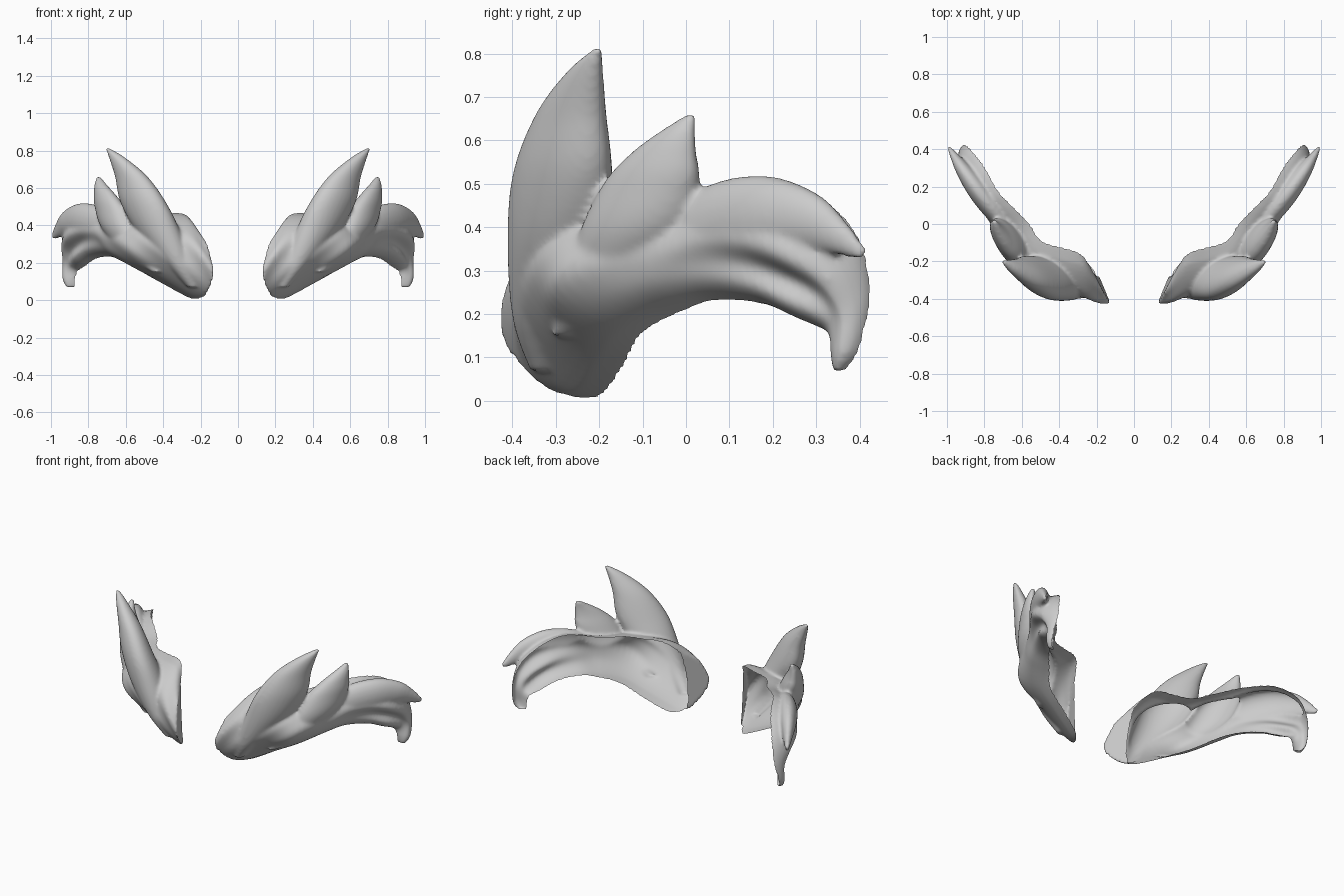
import bpy, bmesh, math
from mathutils import Vector
from mathutils.bvhtree import BVHTree

if "Cube" in bpy.data.objects:
    bpy.data.objects.remove(bpy.data.objects["Cube"])

parts = []


def spline(rows, steps):
    """Catmull-Rom interpolation through rows of numbers."""
    out, n = [], len(rows)
    for i in range(n - 1):
        a, b, c, d = (rows[max(0, min(n - 1, i + k))] for k in (-1, 0, 1, 2))
        for s in range(steps):
            t = s / steps
            out.append([0.5 * (2 * q + (r - p) * t + (2 * p - 5 * q + 4 * r - w) * t * t
                               + (3 * q - p - 3 * r + w) * t ** 3)
                        for p, q, r, w in zip(a, b, c, d)])
    return out + [list(rows[-1])]


def loft(name, rings):
    """Skin closed rings and cap both ends."""
    n = len(rings[0])
    verts = [p for r in rings for p in r]
    faces = [(i * n + j, i * n + (j + 1) % n, (i + 1) * n + (j + 1) % n, (i + 1) * n + j)
             for i in range(len(rings) - 1) for j in range(n)]
    faces += [tuple(reversed(range(n))), tuple(range(len(verts) - n, len(verts)))]
    me = bpy.data.meshes.new(name)
    me.from_pydata(verts, [], faces)
    bm = bmesh.new()
    bm.from_mesh(me)
    bmesh.ops.recalc_face_normals(bm, faces=bm.faces)
    bm.to_mesh(me)
    bm.free()
    ob = bpy.data.objects.new(name, me)
    bpy.context.collection.objects.link(ob)
    parts.append(ob)


def blade(name, rows, wide):
    """Horizontal elliptical rings: x, y, z, half width, half thickness."""
    d = Vector((wide[0], wide[1], 0)).normalized()
    p = Vector((d.y, -d.x, 0))
    loft(name, [[Vector((x, y, z)) + d * w * math.cos(a) + p * t * math.sin(a)
                 for a in (2 * math.pi * k / 28 for k in range(28))]
                for x, y, z, w, t in spline(rows, 6)])


# Main swept body: top inner edge, bottom inner edge, outward bulge (x, y)
body = [
    (0.22, -0.25, 0.36, 0.19, -0.27, 0.01, -0.075, -0.16),
    (0.28, -0.15, 0.46, 0.25, -0.19, 0.005, -0.03, -0.24),
    (0.40, -0.11, 0.465, 0.40, -0.13, 0.085, 0.02, -0.25),
    (0.49, -0.08, 0.465, 0.52, -0.09, 0.155, 0.08, -0.22),
    (0.56, 0.02, 0.475, 0.60, 0.00, 0.205, 0.12, -0.13),
    (0.66, 0.12, 0.505, 0.67, 0.08, 0.23, 0.11, -0.09),
    (0.73, 0.20, 0.51, 0.75, 0.19, 0.22, 0.11, -0.09),
    (0.79, 0.31, 0.475, 0.80, 0.27, 0.185, 0.13, -0.08),
    (0.86, 0.40, 0.385, 0.83, 0.315, 0.165, 0.10, -0.05),
    (0.90, 0.43, 0.25, 0.85, 0.335, 0.15, 0.06, -0.03),
    (0.915, 0.405, 0.12, 0.86, 0.34, 0.10, 0.045, -0.025),
    (0.90, 0.37, 0.07, 0.865, 0.345, 0.065, 0.03, -0.015),
]
rings, inner = [], []
stations = spline(body, 6)
for i, s in enumerate(stations):
    u = i / (len(stations) - 1)
    T, B, out = Vector(s[:3]), Vector(s[3:6]), Vector((s[6], s[7], 0))
    ring = []
    for k in range(29):
        t = k / 28
        # diagonal strands at the front, one groove along the tail
        ripple = 1 + 0.06 * math.sin(t * 12 + u * 45) * math.sin(math.pi * t) * max(0, 1 - 2 * u)
        groove = 1 - 0.4 * math.exp(-((t - 0.68) / 0.13) ** 2 - ((u - 0.65) / 0.17) ** 2)
        ring.append(T.lerp(B, t) + out * (max(0, math.sin(math.pi * t)) ** 0.55 * ripple * groove))
    back = [T.lerp(B, 1 - k / 10) + out * 0.1 * math.sin(math.pi * k / 10) for k in range(11)]
    rings.append(ring + back[1:-1])
    inner.append(back)
loft("swept_body", rings)

# Tall front spike, flowing down into the body
blade("front_spike", [
    (0.24, -0.33, 0.07, 0.03, 0.03),
    (0.31, -0.33, 0.19, 0.07, 0.07),
    (0.42, -0.30, 0.36, 0.13, 0.095),
    (0.505, -0.285, 0.52, 0.145, 0.085),
    (0.57, -0.265, 0.66, 0.104, 0.06),
    (0.645, -0.232, 0.76, 0.052, 0.032),
    (0.70, -0.20, 0.815, 0.010, 0.010)], (0.75, 0.66))

# Shorter rear spike
blade("rear_spike", [
    (0.43, -0.28, 0.15, 0.03, 0.03),
    (0.54, -0.20, 0.25, 0.08, 0.06),
    (0.63, -0.125, 0.38, 0.135, 0.08),
    (0.685, -0.08, 0.50, 0.123, 0.062),
    (0.715, -0.052, 0.57, 0.085, 0.042),
    (0.735, -0.02, 0.62, 0.046, 0.026),
    (0.745, 0.013, 0.66, 0.012, 0.011)], (0.5, 0.87))

# Rounded outer curl above the drooping tail tip: x, y, z, radius
curl = spline([(0.58, -0.12, 0.27, 0.04), (0.71, 0.03, 0.385, 0.09),
               (0.82, 0.16, 0.425, 0.095), (0.90, 0.27, 0.415, 0.075),
               (0.95, 0.345, 0.38, 0.045), (0.99, 0.41, 0.335, 0.015)], 6)
side = Vector((0.75, -0.66, 0))
rings = []
for i, c in enumerate(curl):
    a, b = curl[max(0, i - 1)], curl[min(len(curl) - 1, i + 1)]
    up = side.cross(Vector(b[:3]) - Vector(a[:3])).normalized()
    rings.append([Vector(c[:3]) + c[3] * (side * 0.6 * math.cos(q) + up * math.sin(q))
                  for q in (2 * math.pi * k / 20 for k in range(20))])
loft("outer_curl", rings)

# Fuse the parts into one smooth skin
bpy.ops.object.select_all(action='DESELECT')
for ob in parts:
    ob.select_set(True)
bpy.context.view_layer.objects.active = parts[0]
bpy.ops.object.join()
tuft = bpy.context.object
tuft.name = "swept_tuft"
m = tuft.modifiers.new("fuse", 'REMESH')
m.mode, m.voxel_size = 'VOXEL', 0.009
bpy.ops.object.modifier_apply(modifier=m.name)

# Open the inner side so the piece is a hollow shell
n = len(inner[0])
wall = BVHTree.FromPolygons([p for r in inner for p in r],
                            [(i * n + j, i * n + j + 1, (i + 1) * n + j + 1, (i + 1) * n + j)
                             for i in range(len(inner) - 4) for j in range(n - 1)])
bm = bmesh.new()
bm.from_mesh(tuft.data)
gone = [f for f in bm.faces if wall.find_nearest(f.calc_center_median(), 0.008)[0]]
bmesh.ops.delete(bm, geom=gone, context='FACES')
for _ in range(4):
    bmesh.ops.smooth_vert(bm, verts=bm.verts, factor=0.5, use_axis_x=True, use_axis_y=True, use_axis_z=True)
bm.to_mesh(tuft.data)
bm.free()
bpy.ops.object.shade_smooth()
m = tuft.modifiers.new("mirror", 'MIRROR')
m.use_mirror_merge = False
